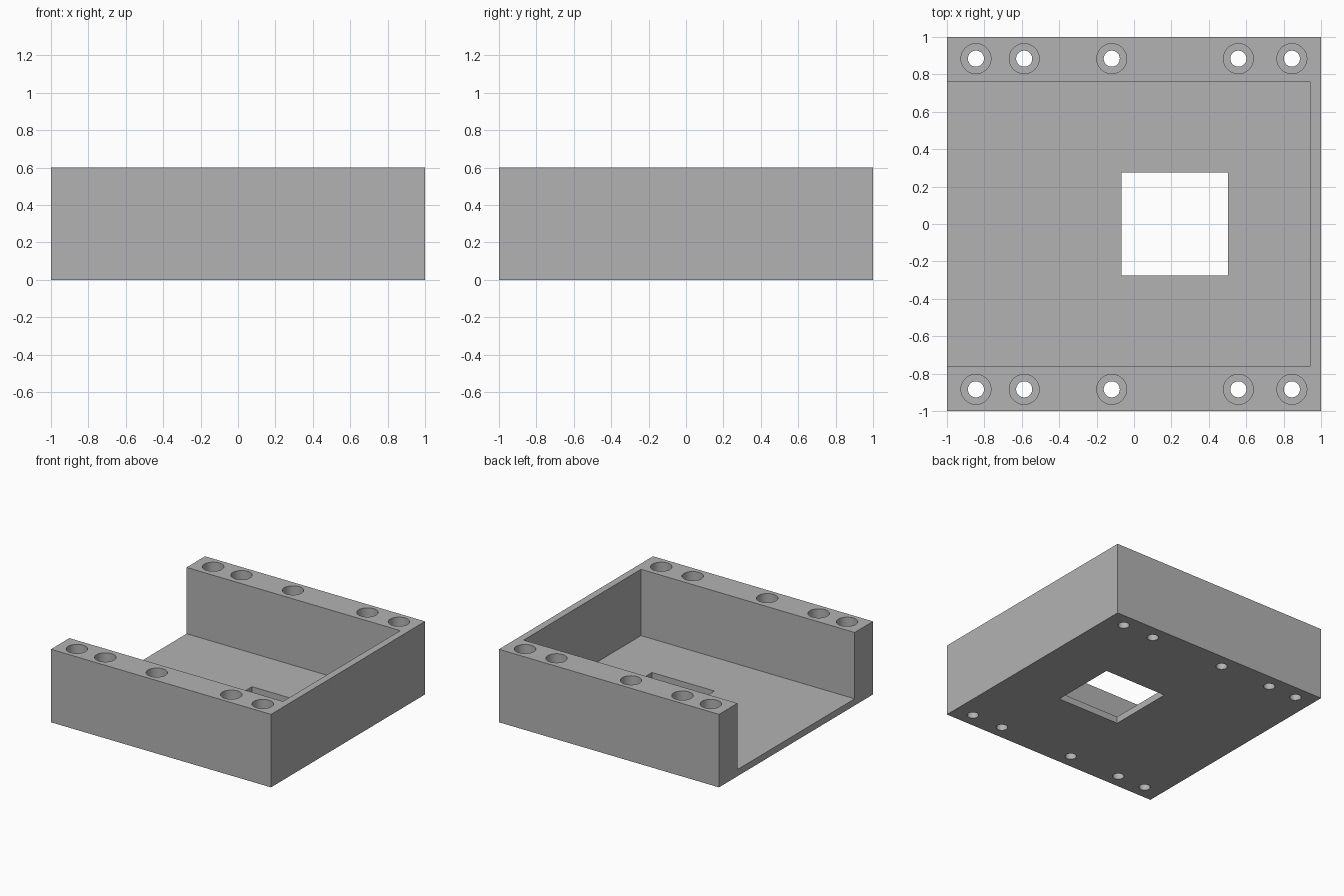
import bpy
import bmesh
import math
from mathutils import Matrix, Vector

cube = bpy.data.objects.get("Cube")
if cube:
    bpy.data.objects.remove(cube, do_unlink=True)

HEIGHT = 0.6
FLOOR = 0.055
LEDGE = 0.12          # height of the screw head seats
HOLE_X = (-0.845, -0.587, -0.119, 0.558, 0.844)
HOLE_Y = 0.884

grey = bpy.data.materials.new("plain grey")
grey.use_nodes = True
colour = (0.45, 0.45, 0.45, 1)
grey.diffuse_color = colour
grey.node_tree.nodes["Principled BSDF"].inputs["Base Color"].default_value = colour


def make_object(name, bm):
    mesh = bpy.data.meshes.new(name)
    bm.to_mesh(mesh)
    bm.free()
    obj = bpy.data.objects.new(name, mesh)
    bpy.context.collection.objects.link(obj)
    mesh.materials.append(grey)
    return obj


def box(name, low, high):
    low, high = Vector(low), Vector(high)
    bm = bmesh.new()
    bmesh.ops.create_cube(bm, size=1, matrix=Matrix.Translation((low + high) / 2)
                          @ Matrix.Diagonal((*(high - low), 1)))
    return make_object(name, bm)


def bores(name, radius, bottom, top):
    """A row of cylinders along both side walls."""
    bm = bmesh.new()
    for x in HOLE_X:
        for y in (-HOLE_Y, HOLE_Y):
            bmesh.ops.create_cone(bm, cap_ends=True, segments=48, radius1=radius,
                                  radius2=radius, depth=top - bottom,
                                  matrix=Matrix.Translation((x, y, (bottom + top) / 2)))
    return make_object(name, bm)


# Solid block that becomes the tray
tray = box("tray", (-1, -1, 0), (1, 1, HEIGHT))

# Pocket open at the left-hand end, floor window, counterbores and screw holes
cutters = [
    box("pocket_cutter", (-1.2, -0.761, FLOOR), (0.942, 0.761, HEIGHT + 0.2)),
    box("window_cutter", (-0.066, -0.276, -0.1), (0.502, 0.276, 0.2)),
    bores("counterbore_cutter", 0.08, LEDGE, HEIGHT + 0.1),
    bores("screw_hole_cutter", 0.043, -0.1, LEDGE + 0.1),
]
for cutter in cutters:
    cutter.hide_render = True
    cut = tray.modifiers.new(cutter.name, 'BOOLEAN')
    cut.operation = 'DIFFERENCE'
    cut.solver = 'EXACT'
    cut.object = cutter

# Bake the cuts and discard the cutters
bpy.context.view_layer.update()
baked = bpy.data.meshes.new_from_object(
    tray.evaluated_get(bpy.context.evaluated_depsgraph_get()))
tray.modifiers.clear()
tray.data = baked
baked.name = "tray"
baked.materials.clear()
baked.materials.append(grey)
for cutter in cutters:
    bpy.data.objects.remove(cutter, do_unlink=True)

# Smooth bores, crisp edges
bpy.ops.object.select_all(action='DESELECT')
tray.select_set(True)
bpy.context.view_layer.objects.active = tray
bpy.ops.object.shade_smooth_by_angle(angle=math.radians(30))
